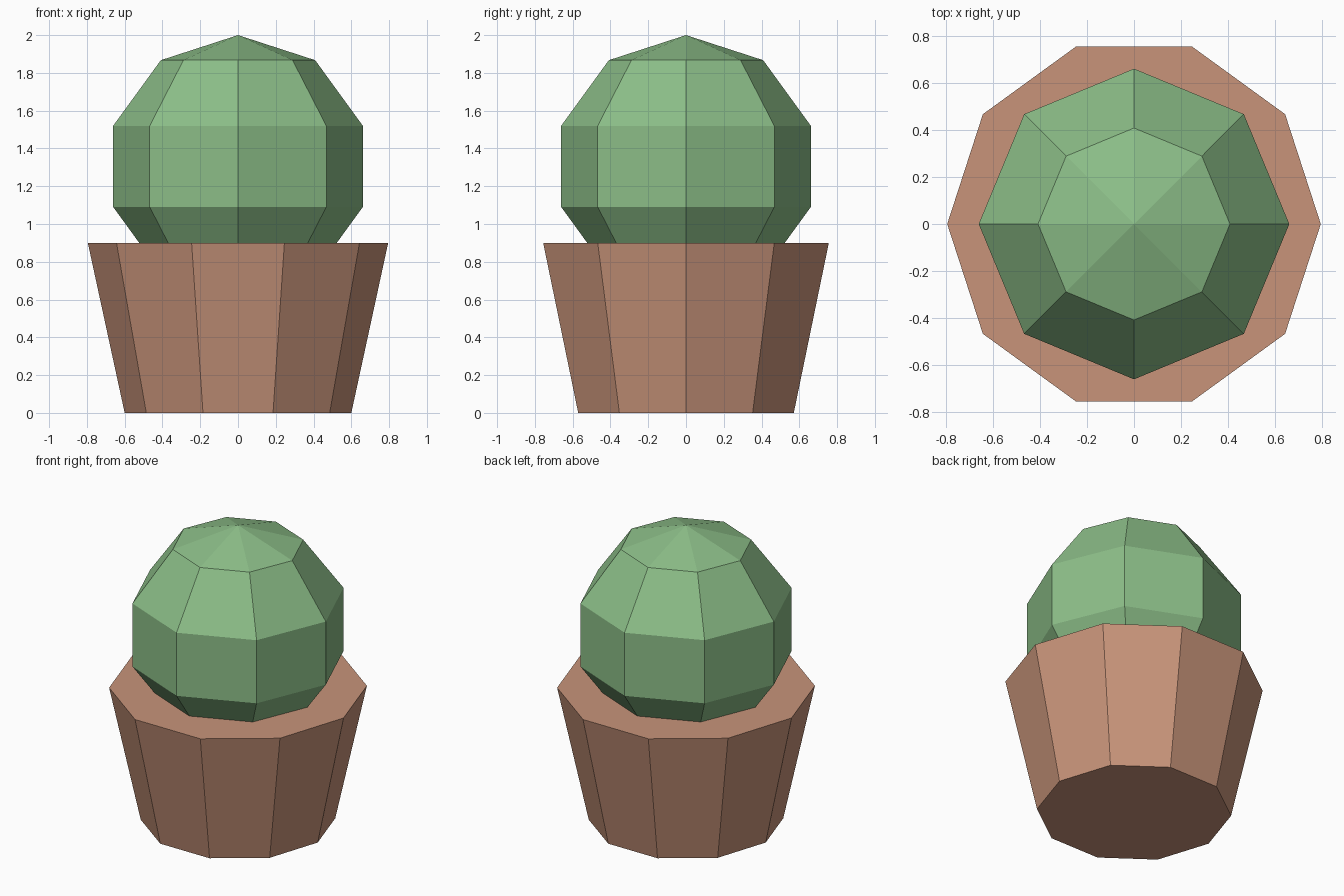
import bpy, bmesh, math
from mathutils import Matrix

if "Cube" in bpy.data.objects:
    bpy.data.objects.remove(bpy.data.objects["Cube"])


def material(name, rgb):
    mat = bpy.data.materials.new(name)
    mat.diffuse_color = (*rgb, 1.0)
    mat.use_nodes = True
    mat.node_tree.nodes["Principled BSDF"].inputs["Base Color"].default_value = mat.diffuse_color
    return mat


def make_object(name, bm, mat):
    mesh = bpy.data.meshes.new(name)
    bm.to_mesh(mesh)
    bm.free()
    mesh.materials.append(mat)
    obj = bpy.data.objects.new(name, mesh)
    bpy.context.collection.objects.link(obj)
    return obj


terracotta = material("terracotta", (0.578, 0.296, 0.195))
cactus_green = material("cactus green", (0.262, 0.515, 0.246))

# Ten-sided tapered pot, corners on the x axis
POT_HEIGHT = 0.9
bm = bmesh.new()
bmesh.ops.create_cone(
    bm, cap_ends=True, segments=10, radius1=0.6, radius2=0.795, depth=POT_HEIGHT,
    matrix=Matrix.Translation((0, 0, POT_HEIGHT / 2)) @ Matrix.Rotation(math.pi / 2, 4, 'Z'))
make_object("pot", bm, terracotta)

# Round faceted cactus, sunk into the pot
RADIUS = 0.695
bm = bmesh.new()
bmesh.ops.create_uvsphere(
    bm, u_segments=8, v_segments=5, radius=RADIUS,
    matrix=Matrix.Translation((0, 0, 2 - RADIUS)))
make_object("cactus", bm, cactus_green)
